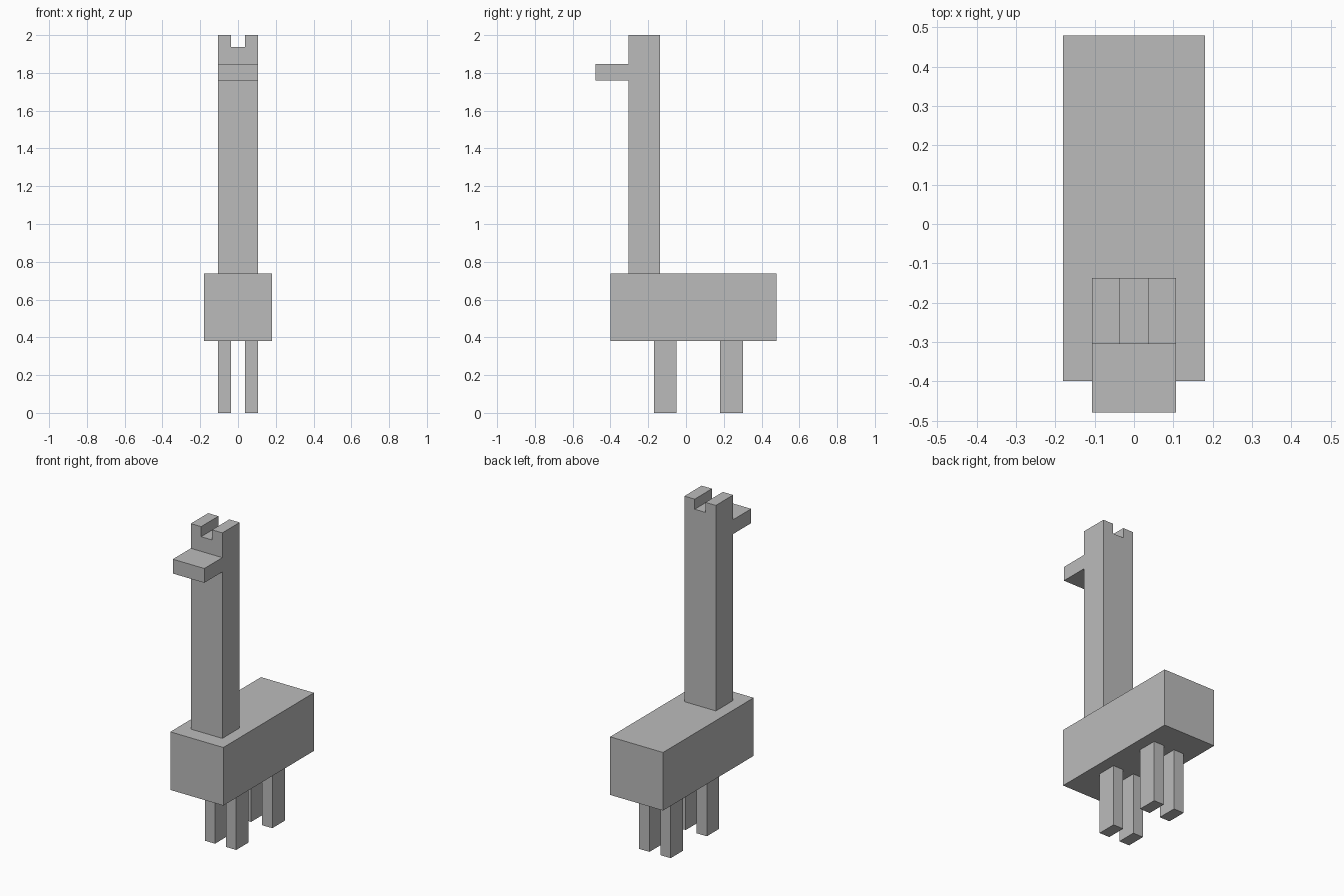
import bpy
import bmesh

if "Cube" in bpy.data.objects:
    bpy.data.objects.remove(bpy.data.objects["Cube"])

grey = bpy.data.materials.new("plain_grey")
grey.diffuse_color = (0.5, 0.5, 0.5, 1)
grey.use_nodes = True
grey.node_tree.nodes["Principled BSDF"].inputs["Base Color"].default_value = grey.diffuse_color


def finish(name, bm):
    bmesh.ops.recalc_face_normals(bm, faces=bm.faces)
    mesh = bpy.data.meshes.new(name)
    bm.to_mesh(mesh)
    bm.free()
    mesh.materials.append(grey)
    obj = bpy.data.objects.new(name, mesh)
    bpy.context.collection.objects.link(obj)
    return obj


def extrude_y(name, profile, y0, y1):
    """Extrude an (x, z) outline from y0 to y1."""
    bm = bmesh.new()
    face = bm.faces.new([bm.verts.new((x, y0, z)) for x, z in profile])
    result = bmesh.ops.extrude_face_region(bm, geom=[face])
    verts = [v for v in result["geom"] if isinstance(v, bmesh.types.BMVert)]
    bmesh.ops.translate(bm, verts=verts, vec=(0, y1 - y0, 0))
    return finish(name, bm)


def box(name, x0, x1, y0, y1, z0, z1):
    return extrude_y(name, [(x0, z0), (x1, z0), (x1, z1), (x0, z1)], y0, y1)


OUTER, INNER = 0.107, 0.037  # shared half-widths of neck, legs and horns

# Body
box("body", -0.18, 0.18, -0.40, 0.48, 0.38, 0.737)

# Neck and head in one column, notched at the top to leave two horns
half = [(OUTER, 0.737), (OUTER, 2.0), (INNER, 2.0), (INNER, 1.938)]
extrude_y("neck_and_horns", half + [(-x, z) for x, z in reversed(half)],
          -0.305, -0.137)

# Snout
box("snout", -OUTER, OUTER, -0.48, -0.305, 1.76, 1.848)

# Legs
for end, y0, y1 in (("front", -0.17, -0.05), ("back", 0.18, 0.302)):
    box(end + "_leg_right", INNER, OUTER, y0, y1, 0, 0.38)
    box(end + "_leg_left", -OUTER, -INNER, y0, y1, 0, 0.38)
